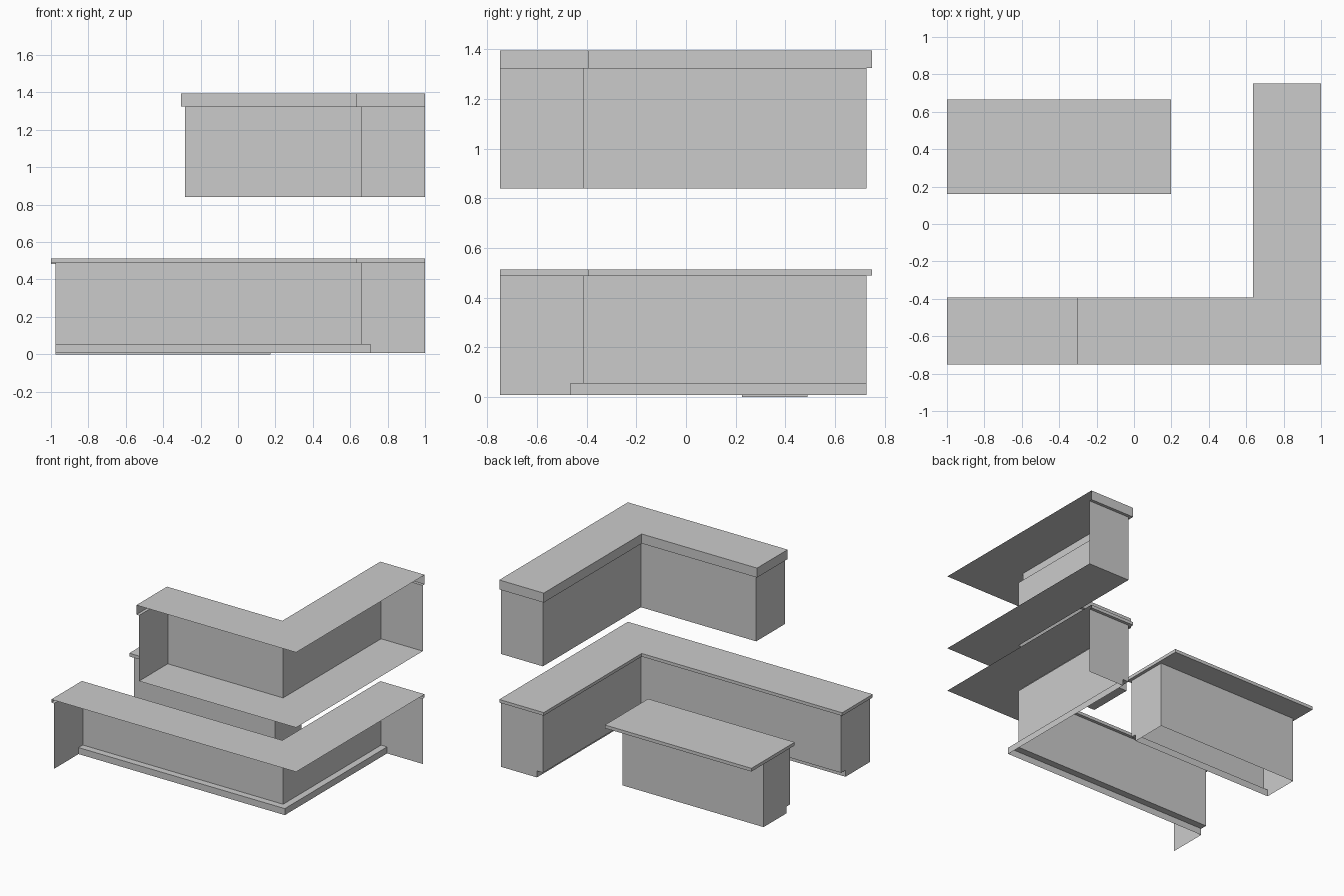
import bpy
import bmesh

if "Cube" in bpy.data.objects:
    bpy.data.objects.remove(bpy.data.objects["Cube"])


def L_path(x0, yf, xf, y1):
    """Visible side of an L-shaped run; its wall sides stay open."""
    return [(x0, -0.75), (x0, yf), (xf, yf), (xf, y1), (1.0, y1)]


def rect(x0, y0, x1, y1):
    return [(x0, y0), (x0, y1), (x1, y1), (x1, y0)]


def shell(name, levels, closed=False, top=None, bottom=None):
    """Join stacked outlines [(path, z), ...] with quads, plus optional caps."""
    bm = bmesh.new()
    rows = [[bm.verts.new((x, y, z)) for x, y in path] for path, z in levels]
    n = len(rows[0])
    for a, b in zip(rows, rows[1:]):
        for i in range(n if closed else n - 1):
            j = (i + 1) % n
            bm.faces.new((a[i], b[i], b[j], a[j]))
    for row, cap in ((rows[0], top), (rows[-1], bottom)):
        if cap is not None:
            extra = [bm.verts.new((x, y, row[0].co.z)) for x, y in cap]
            bm.faces.new(row + extra)
    # drop the collapsed quads where two outlines coincide
    flat = [f for f in bm.faces if f.calc_area() < 1e-6]
    bmesh.ops.delete(bm, geom=flat, context='FACES')
    bmesh.ops.recalc_face_normals(bm, faces=bm.faces[:])
    me = bpy.data.meshes.new(name)
    bm.to_mesh(me)
    bm.free()
    ob = bpy.data.objects.new(name, me)
    bpy.context.collection.objects.link(ob)
    return ob


CORNER = [(1.0, -0.75)]

# Base run: counter slab with overhang, cabinet fronts, recessed toe kick
counter = L_path(-1.0, -0.393, 0.637, 0.75)
body = L_path(-0.977, -0.415, 0.659, 0.728)
toe = L_path(-0.977, -0.465, 0.708, 0.728)
shell("base_countertop", [(counter, 0.513), (counter, 0.49), (body, 0.49)], top=CORNER)
shell("base_cabinets", [(body, 0.49), (body, 0.055), (toe, 0.055), (toe, 0.007)])

# Wall run: crown with overhang, cabinet box with closed underside
crown = L_path(-0.305, -0.393, 0.637, 0.75)
box = L_path(-0.283, -0.415, 0.659, 0.728)
shell("wall_cabinet_crown", [(crown, 1.395), (crown, 1.325), (box, 1.325)], top=CORNER)
shell("wall_cabinets", [(box, 1.325), (box, 0.84)], bottom=CORNER)

# Island: counter overhanging at the back, toe kick at the front
top = rect(-1.0, 0.16, 0.197, 0.665)
body = rect(-0.977, 0.181, 0.174, 0.49)
toe = rect(-0.977, 0.225, 0.174, 0.49)
shell("island_countertop", [(top, 0.507), (top, 0.483), (body, 0.483)], closed=True, top=[])
shell("island_cabinet", [(body, 0.483), (body, 0.05), (toe, 0.05), (toe, 0.0)], closed=True)
